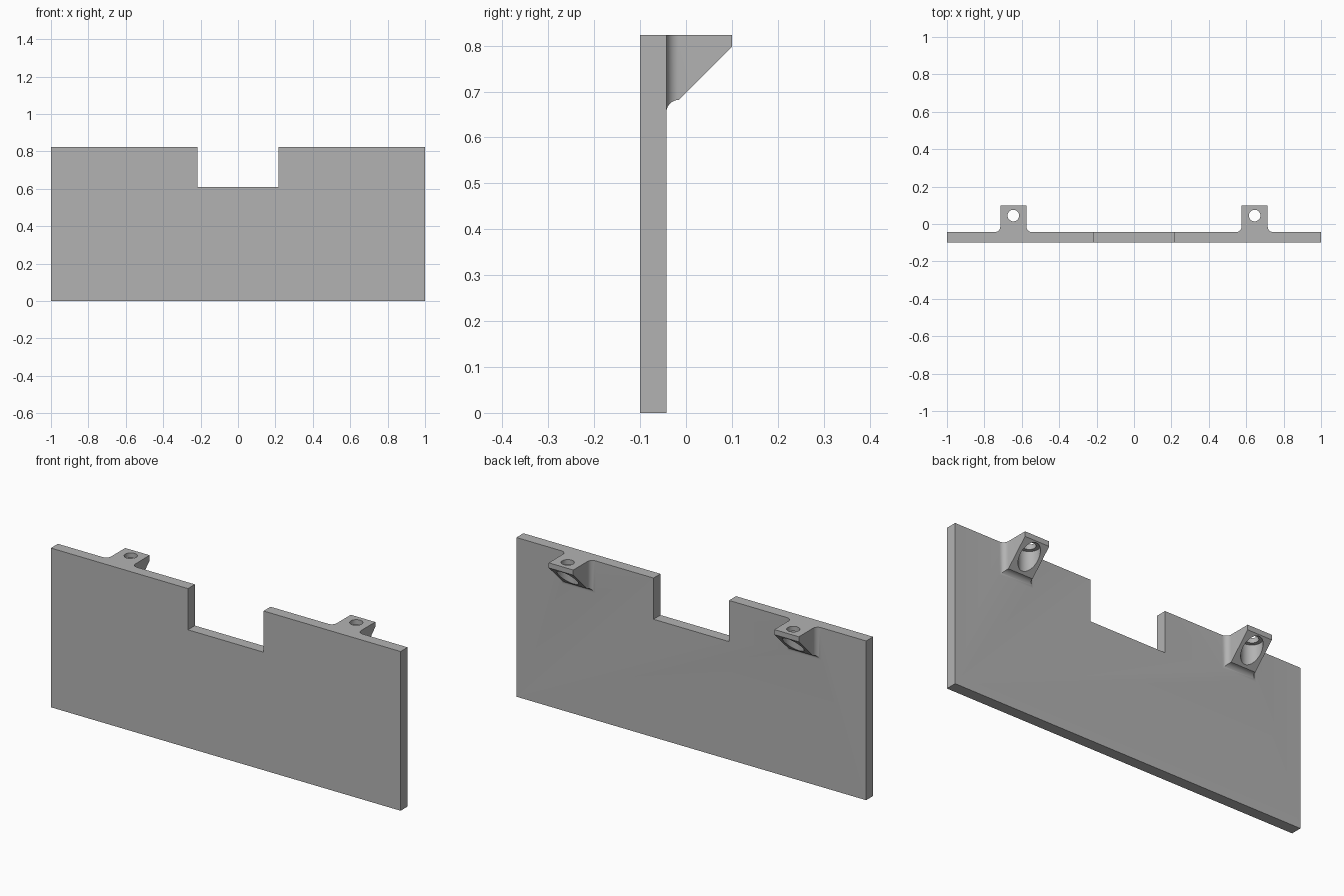
import bpy, bmesh, math
from mathutils import Vector

if "Cube" in bpy.data.objects:
    bpy.data.objects.remove(bpy.data.objects["Cube"], do_unlink=True)

grey = bpy.data.materials.new("light grey")
grey.use_nodes = True
colour = (0.45, 0.45, 0.45, 1)
grey.diffuse_color = colour
grey.node_tree.nodes["Principled BSDF"].inputs["Base Color"].default_value = colour

TOP, FRONT, BACK, END = 0.823, -0.1, -0.043, 0.1
HALF, FILLET, X = 0.07, 0.028, 0.645
INSIDE = BACK - 0.02        # brackets root inside the panel


def extrude(name, points, direction):
    """Solid from a closed outline swept along a direction."""
    bm = bmesh.new()
    face = bm.faces.new([bm.verts.new(p) for p in points])
    swept = bmesh.ops.extrude_face_region(bm, geom=[face])["geom"]
    verts = [v for v in swept if isinstance(v, bmesh.types.BMVert)]
    bmesh.ops.translate(bm, verts=verts, vec=Vector(direction))
    bmesh.ops.recalc_face_normals(bm, faces=bm.faces)
    mesh = bpy.data.meshes.new(name)
    bm.to_mesh(mesh)
    bm.free()
    mesh.materials.append(grey)
    obj = bpy.data.objects.new(name, mesh)
    bpy.context.collection.objects.link(obj)
    return obj


def cylinder(name, x, y, radius, low, high):
    ring = [(x + radius * math.cos(math.tau * i / 48),
             y + radius * math.sin(math.tau * i / 48), low) for i in range(48)]
    return extrude(name, ring, (0, 0, high - low))


def combine(target, tool, operation):
    """Apply a boolean and discard the tool."""
    mod = target.modifiers.new("combine", "BOOLEAN")
    mod.operation, mod.solver, mod.object = operation, "EXACT", tool
    bpy.ops.object.select_all(action="DESELECT")
    bpy.context.view_layer.objects.active = target
    target.select_set(True)
    bpy.ops.object.modifier_apply(modifier=mod.name)
    bpy.data.objects.remove(tool, do_unlink=True)


def fillet(steps=10):
    """Concave quarter arc: (distance from panel, distance from bracket)."""
    angles = [math.pi / 2 * i / steps for i in range(steps + 1)]
    return [(FILLET * (1 - math.cos(a)), FILLET * (1 - math.sin(a))) for a in angles]


# Upright panel with the notch in its upper edge
outline = [(-1, 0), (1, 0), (1, TOP), (0.216, TOP), (0.216, 0.61),
           (-0.216, 0.61), (-0.216, TOP), (-1, TOP)]
panel = extrude("notched_panel", [(x, FRONT, z) for x, z in outline],
                (0, BACK - FRONT, 0))

for x in (-X, X):
    # Side profile: fillet under the bracket, then a sloping underside
    foot = BACK + FILLET
    underside = TOP - 0.026 - (END - foot)
    side = [(INSIDE, TOP), (INSIDE, underside - FILLET)]
    side += [(BACK + d, underside - w) for d, w in fillet()]
    side += [(END, TOP - 0.026), (END, TOP)]
    bracket = extrude("bracket", [(x - 0.15, y, z) for y, z in side], (0.3, 0, 0))

    # Plan outline: straight sides flaring into the panel
    flare = [(HALF + w, BACK + d) for d, w in fillet()]
    right = [(HALF + FILLET, INSIDE)] + flare + [(HALF, END + 0.05)]
    plan = right + [(-px, py) for px, py in reversed(right)]
    plan_solid = extrude("plan", [(x + px, py, 0.5) for px, py in plan], (0, 0, 0.5))
    combine(bracket, plan_solid, "INTERSECT")

    # Screw hole with a wide recess from below
    combine(bracket, cylinder("hole", x, 0.045, 0.031, 0.5, 1), "DIFFERENCE")
    combine(bracket, cylinder("recess", x, 0.045, 0.05, 0.5, 0.798), "DIFFERENCE")
    combine(panel, bracket, "UNION")

bpy.ops.object.select_all(action="DESELECT")
bpy.context.view_layer.objects.active = panel
panel.select_set(True)
bpy.ops.object.shade_smooth_by_angle(angle=math.radians(25))
